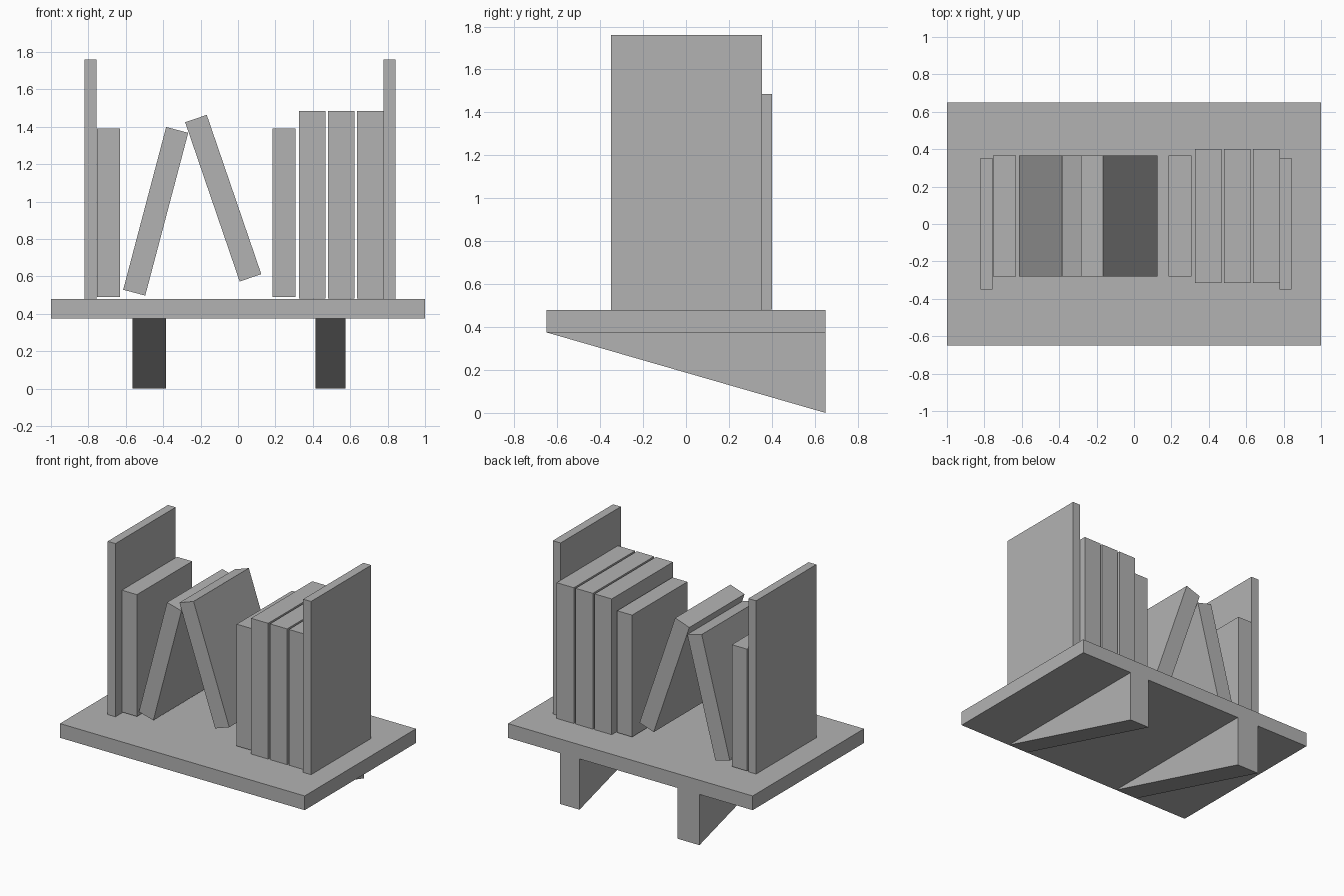
import bpy
import bmesh
from math import radians
from mathutils import Matrix, Vector

if "Cube" in bpy.data.objects:
    bpy.data.objects.remove(bpy.data.objects["Cube"], do_unlink=True)

grey = bpy.data.materials.new("plain grey")
grey.use_nodes = True
colour = (0.45, 0.45, 0.45, 1)
grey.diffuse_color = colour
grey.node_tree.nodes["Principled BSDF"].inputs["Base Color"].default_value = colour


def finish(name, bm, location=(0, 0, 0)):
    bmesh.ops.recalc_face_normals(bm, faces=bm.faces)
    mesh = bpy.data.meshes.new(name)
    bm.to_mesh(mesh)
    bm.free()
    mesh.materials.append(grey)
    obj = bpy.data.objects.new(name, mesh)
    obj.location = location
    bpy.context.collection.objects.link(obj)
    return obj


def block(name, x, y, z, tilt=0):
    """Box from (min, max) ranges, tilted about y around its centre."""
    low, high = Vector((x[0], y[0], z[0])), Vector((x[1], y[1], z[1]))
    bm = bmesh.new()
    bmesh.ops.create_cube(bm, size=1, matrix=Matrix.Diagonal((*(high - low), 1)))
    obj = finish(name, bm, (low + high) / 2)
    obj.rotation_euler.y = radians(tilt)
    return obj


def wedge(name, x):
    """Triangular bracket, deepest at the back."""
    bm = bmesh.new()
    profile = [(-0.65, 0.375), (0.65, 0.375), (0.65, 0)]
    face = bm.faces.new([bm.verts.new((x[0], y, z)) for y, z in profile])
    side = bmesh.ops.extrude_face_region(bm, geom=[face])
    verts = [v for v in side["geom"] if isinstance(v, bmesh.types.BMVert)]
    bmesh.ops.translate(bm, verts=verts, vec=(x[1] - x[0], 0, 0))
    return finish(name, bm)


# Shelf and brackets
block("shelf_board", (-1, 1), (-0.65, 0.65), (0.375, 0.48))
wedge("right_bracket", (-0.565, -0.385))
wedge("left_bracket", (0.415, 0.575))

# Bookends
for name, x in (("right_bookend", (-0.82, -0.757)), ("left_bookend", (0.778, 0.842))):
    block(name, x, (-0.35, 0.353), (0.48, 1.76))

# Short upright books
small_y = (-0.28, 0.365)
for name, x in (("right_short_book", (-0.753, -0.63)), ("left_short_book", (0.185, 0.307))):
    block(name, x, small_y, (0.49, 1.39))

# Tall upright books
for i in range(3):
    start = 0.327 + 0.155 * i
    block(f"tall_book_{i + 1}", (start, start + 0.14), (-0.315, 0.4), (0.482, 1.485))

# Leaning books
for name, x, z, tilt in (("right_leaning_book", -0.44, 0.948, 14.8),
                         ("left_leaning_book", -0.079, 1.018, -18.9)):
    block(name, (x - 0.061, x + 0.061), small_y, (z - 0.45, z + 0.45), tilt)
